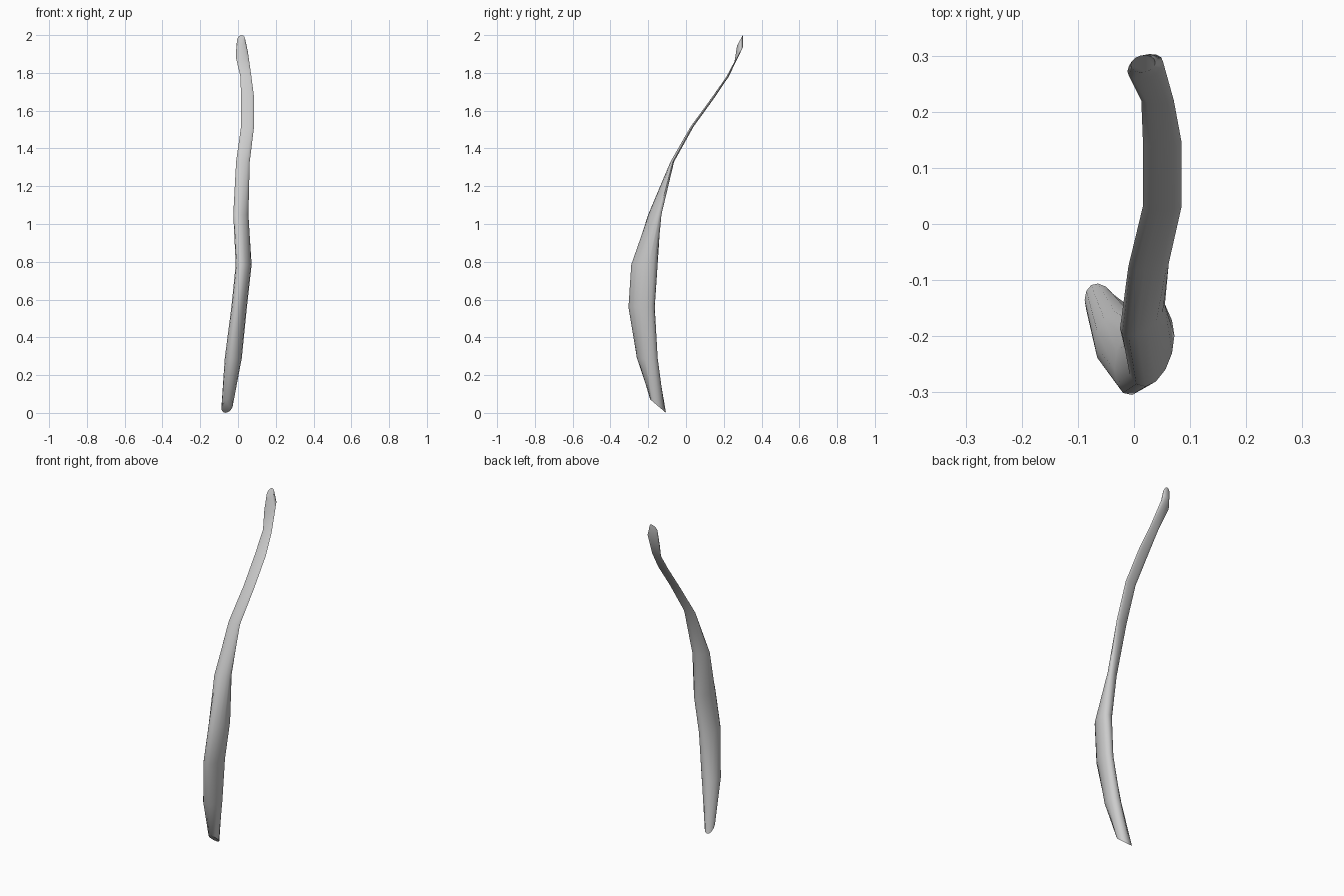
import bpy, bmesh
from math import sin, cos, pi, sqrt, radians

if "Cube" in bpy.data.objects:
    bpy.data.objects.remove(bpy.data.objects["Cube"])

SIDES = 14

# Cross-sections, bottom to top:
# height, x min, x max, y min, y max, ellipse skew, tilt (dz/dy)
SECTIONS = [
    (0.036, -0.088, -0.026, -0.190, -0.106, -0.30, -0.85),
    (0.290, -0.070, 0.020, -0.260, -0.150, 0.20, 0),
    (0.560, -0.035, 0.047, -0.305, -0.165, 0.33, 0),
    (0.785, -0.012, 0.072, -0.290, -0.150, 0.30, 0),
    (1.050, -0.025, 0.055, -0.200, -0.130, 0.60, 0),
    (1.330, -0.010, 0.062, -0.082, -0.063, 0.30, 0),
    (1.515, 0.016, 0.085, 0.024, 0.040, 0, 0),
    (1.670, 0.016, 0.085, 0.137, 0.152, 0, 0),
    (1.780, 0.013, 0.071, 0.214, 0.226, 0, 0),
    (1.900, -0.012, 0.052, 0.257, 0.303, 0.35, 1.7),
    (1.972, -0.006, 0.038, 0.270, 0.301, 0.15, 1.8),
]


def ring(bm, z, x0, x1, y0, y1, skew, tilt):
    """Skewed ellipse fitted to its x and y limits, on a tilted plane."""
    cx, cy, hx, hy = (x0 + x1) / 2, (y0 + y1) / 2, (x1 - x0) / 2, (y1 - y0) / 2
    verts = []
    for i in range(SIDES):
        a = 2 * pi * i / SIDES
        dy = hy * (skew * cos(a) + sqrt(1 - skew * skew) * sin(a))
        verts.append(bm.verts.new((cx + hx * cos(a), cy + dy, z + tilt * dy)))
    return verts


# Curved stem: loft through the sections and cap both ends
bm = bmesh.new()
rings = [ring(bm, *s) for s in SECTIONS]
for a, b in zip(rings, rings[1:]):
    for i in range(SIDES):
        j = (i + 1) % SIDES
        bm.faces.new((a[i], a[j], b[j], b[i]))
bm.faces.new(rings[0][::-1])
bm.faces.new(rings[-1])
bmesh.ops.recalc_face_normals(bm, faces=bm.faces)

mesh = bpy.data.meshes.new("curved_stem")
bm.to_mesh(mesh)
bm.free()
stem = bpy.data.objects.new("curved_stem", mesh)
bpy.context.collection.objects.link(stem)

# Smooth sides, crisp end caps
bpy.context.view_layer.objects.active = stem
stem.select_set(True)
bpy.ops.object.shade_smooth_by_angle(angle=radians(50))
